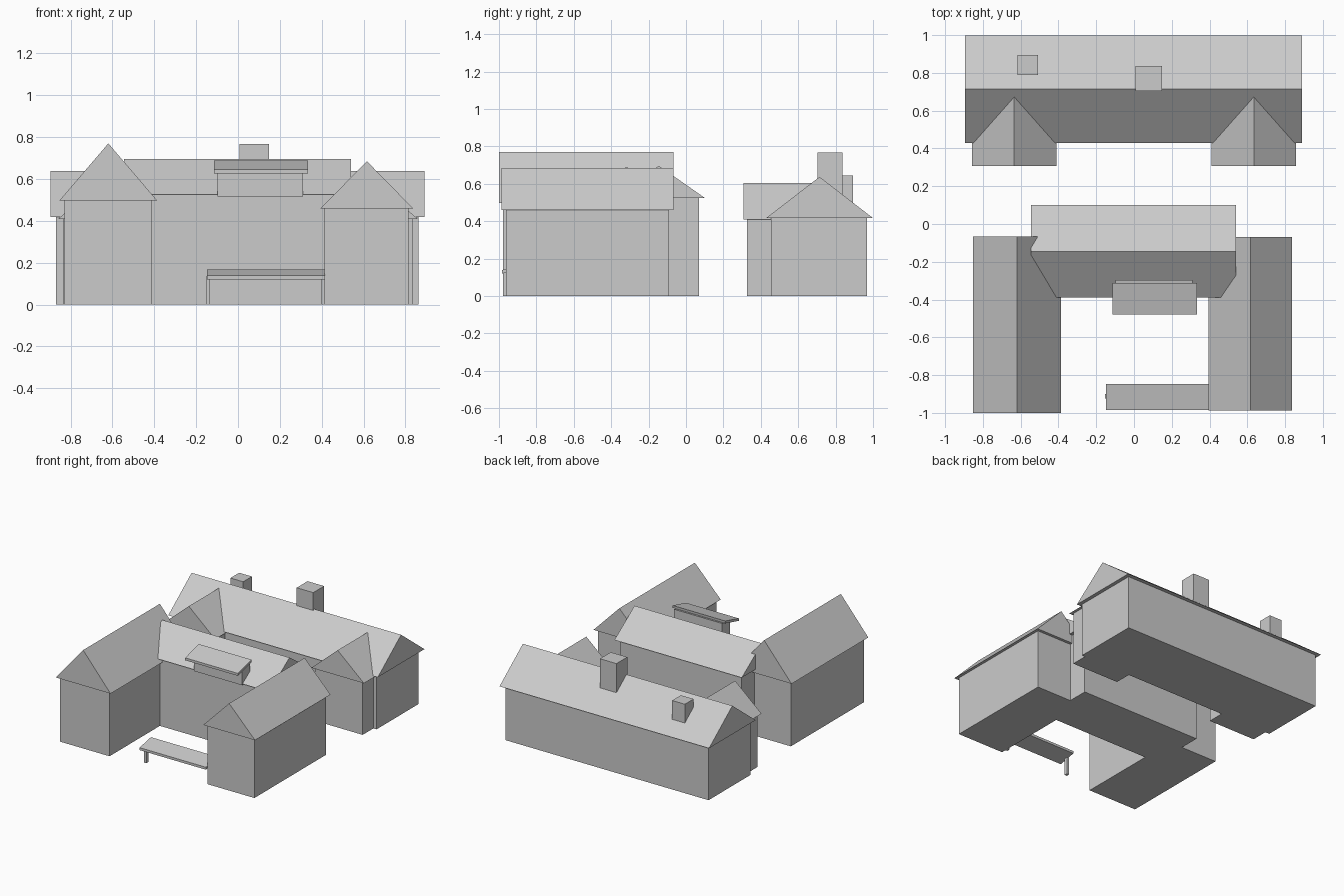
import bpy, bmesh

if "Cube" in bpy.data.objects:
    bpy.data.objects.remove(bpy.data.objects["Cube"])


def prism(name, profile, a, b, axis):
    """Extrude a closed profile along x (profile = y,z) or y (profile = x,z)."""
    bm = bmesh.new()

    def vert(t, p):
        return bm.verts.new((t, *p) if axis == 'x' else (p[0], t, p[1]))

    near = [vert(a, p) for p in profile]
    far = [vert(b, p) for p in profile]
    n = len(profile)
    bm.faces.new(near)
    bm.faces.new(far)
    for i in range(n):
        j = (i + 1) % n
        bm.faces.new((near[i], near[j], far[j], far[i]))
    bmesh.ops.recalc_face_normals(bm, faces=bm.faces)
    mesh = bpy.data.meshes.new(name)
    bm.to_mesh(mesh)
    bm.free()
    obj = bpy.data.objects.new(name, mesh)
    bpy.context.collection.objects.link(obj)
    return obj


def box(name, x, y, z):
    rect = [(y[0], z[0]), (y[1], z[0]), (y[1], z[1]), (y[0], z[1])]
    return prism(name, rect, x[0], x[1], 'x')


def gable(name, span, length, eave, ridge, axis):
    mid = (span[0] + span[1]) / 2
    return prism(name, [(span[0], eave), (span[1], eave), (mid, ridge)], *length, axis)


# Rear building
box("rear_walls", (-0.87, 0.862), (0.455, 0.968), (0, 0.42))
gable("rear_roof", (0.43, 0.998), (-0.895, 0.89), 0.418, 0.637, 'x')
for side, s in (("left", -1), ("right", 1)):
    box(f"rear_{side}_bay_walls", sorted((s * 0.43, s * 0.835)), (0.325, 0.5), (0, 0.412))
    gable(f"rear_{side}_bay_roof", sorted((s * 0.41, s * 0.858)), (0.307, 0.68), 0.41, 0.605, 'y')

# Chimneys
box("large_chimney", (0.007, 0.148), (0.704, 0.836), (0.5, 0.767))
box("small_chimney", (-0.616, -0.508), (0.788, 0.894), (0.45, 0.643))

# Front building: hall and two wings
box("hall_walls", (-0.52, 0.515), (-0.365, 0.07), (0, 0.526))
gable("hall_roof", (-0.39, 0.1), (-0.545, 0.54), 0.525, 0.696, 'x')
box("left_wing_walls", (-0.83, -0.41), (-0.978, -0.09), (0, 0.5))
gable("left_wing_roof", (-0.853, -0.386), (-1.0, -0.066), 0.497, 0.77, 'y')
box("right_wing_walls", (0.414, 0.814), (-0.963, -0.09), (0, 0.462))
gable("right_wing_roof", (0.395, 0.836), (-0.987, -0.068), 0.46, 0.685, 'y')

# Shed dormer
prism("dormer_walls", [(-0.395, 0.517), (-0.297, 0.517), (-0.297, 0.672), (-0.395, 0.652)],
      -0.097, 0.311, 'x')
prism("dormer_roof", [(-0.478, 0.627), (-0.315, 0.67), (-0.313, 0.689), (-0.478, 0.646)],
      -0.115, 0.334, 'x')

# Porch canopy with posts
prism("porch_roof", [(-0.985, 0.12), (-0.847, 0.148), (-0.847, 0.167), (-0.985, 0.139)],
      -0.149, 0.416, 'x')
for side, x in (("left", -0.144), ("right", 0.408)):
    box(f"porch_{side}_post", (x - 0.01, x + 0.01), (-0.925, -0.9), (0, 0.135))
